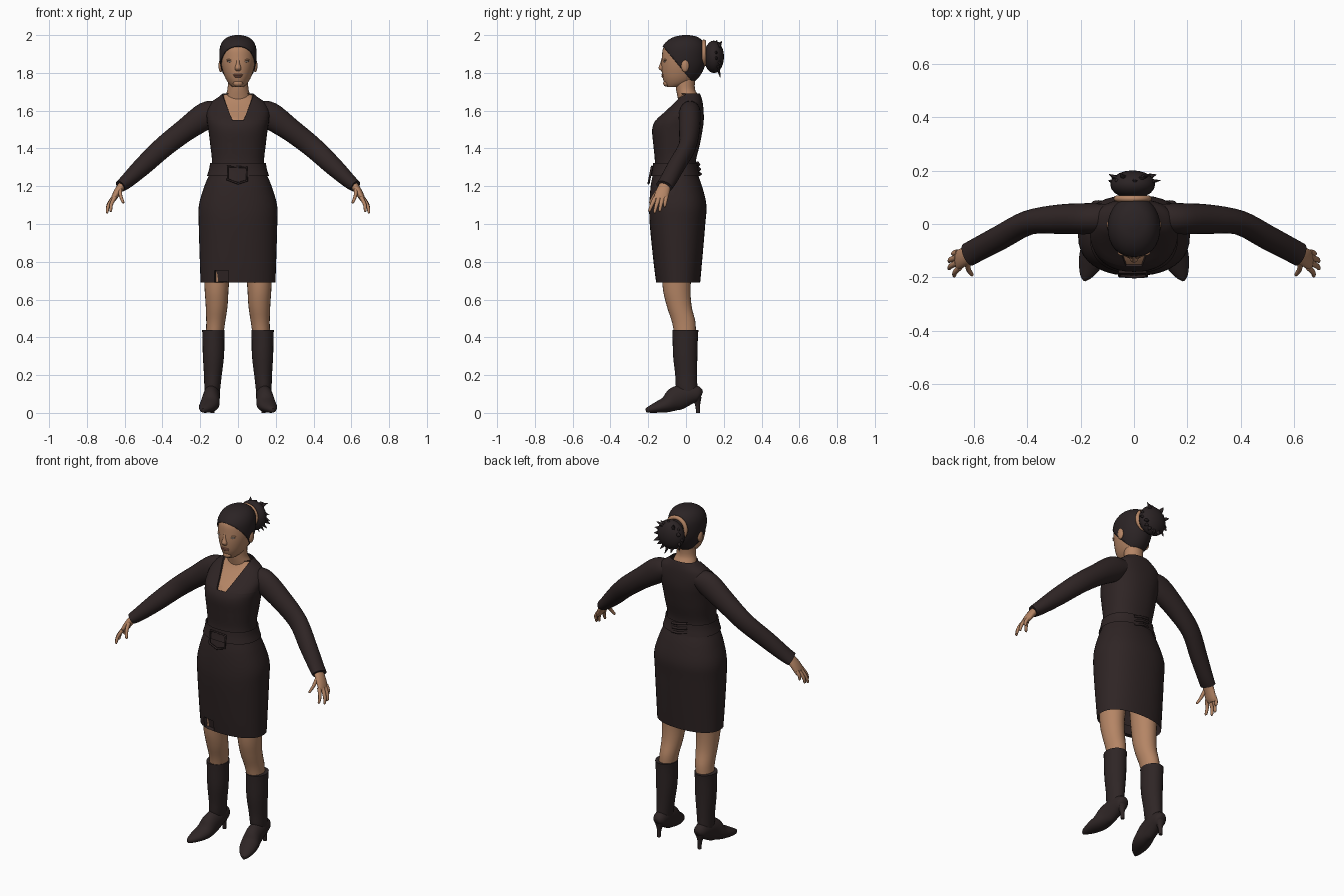
import bpy, bmesh, math, random
from mathutils import Vector

if "Cube" in bpy.data.objects:
    bpy.data.objects.remove(bpy.data.objects["Cube"])


def material(name, colour):
    m = bpy.data.materials.new(name)
    m.use_nodes = True
    m.diffuse_color = (*colour, 1)
    bsdf = m.node_tree.nodes["Principled BSDF"]
    bsdf.inputs["Base Color"].default_value = (*colour, 1)
    bsdf.inputs["Roughness"].default_value = 0.8
    return m


SKIN = material("warm brown skin", (0.46, 0.235, 0.13))
CLOTH = material("dark brown cloth", (0.028, 0.018, 0.018))
LEATHER = material("dark boot leather", (0.028, 0.019, 0.019))
HAIR = material("black brown hair", (0.024, 0.017, 0.018))
EYE = material("pale eye", (0.6, 0.48, 0.4))
LIP = material("muted lip", (0.34, 0.14, 0.09))


def finish(bm, name, mats, angle=50):
    mesh = bpy.data.meshes.new(name)
    bm.to_mesh(mesh)
    bm.free()
    for m in mats:
        mesh.materials.append(m)
    ob = bpy.data.objects.new(name, mesh)
    bpy.context.scene.collection.objects.link(ob)
    bpy.context.view_layer.objects.active = ob
    ob.select_set(True)
    bpy.ops.object.shade_smooth_by_angle(angle=math.radians(angle))
    ob.select_set(False)
    return ob


def smooth_rings(rings, steps):
    """Catmull-Rom interpolation between the given sections."""
    pts = [rings[0]] + list(rings) + [rings[-1]]
    out = []
    for a, b, c, d in zip(pts, pts[1:], pts[2:], pts[3:]):
        for i in range(steps):
            t = i / steps
            out.append([q + 0.5 * t * (r - p + t * (2*p - 5*q + 4*r - s + t * (3*(q - r) + s - p)))
                        for p, q, r, s in zip(a, b, c, d)])
    return out + [list(rings[-1])]


def loft_mesh(rings, side=1, ref=None, sides=24, steps=4, power=1, caps=True):
    """Skin elliptical sections (x, y, z, ru, rv); level unless ref sets the v axis."""
    rings = smooth_rings(rings, steps)
    centres = [Vector((r[0] * side, r[1], r[2])) for r in rings]
    bm = bmesh.new()
    loops = []
    for i, (c, r) in enumerate(zip(centres, rings)):
        u, v = Vector((1, 0, 0)), Vector((0, 1, 0))
        if ref:
            t = (centres[min(i + 1, len(rings) - 1)] - centres[max(i - 1, 0)]).normalized()
            v = Vector(ref)
            v = (v - t * v.dot(t)).normalized()
            u = t.cross(v)
        loop = []
        for k in range(sides):
            a = math.tau * k / sides
            cu, cv = (math.copysign(abs(w) ** power, w) for w in (math.cos(a), math.sin(a)))
            loop.append(bm.verts.new(c + u * cu * max(r[3], 0.001) + v * cv * max(r[4], 0.001)))
        loops.append(loop)
    for a, b in zip(loops, loops[1:]):
        for k in range(sides):
            n = (k + 1) % sides
            bm.faces.new((a[k], a[n], b[n], b[k]))
    if caps:
        bm.faces.new(loops[0])
        bm.faces.new(loops[-1])
    bmesh.ops.recalc_face_normals(bm, faces=bm.faces)
    return bm


def loft(name, rings, mat, **kw):
    return finish(loft_mesh(rings, **kw), name, [mat])


def body(sections, grow=0.0):
    """Turn (z, half width, front y, back y) into level sections."""
    return [(0, (f + b) / 2, z, w + grow, (b - f) / 2 + grow) for z, w, f, b in sections]


def ball(name, centre, radii, mat):
    bm = bmesh.new()
    bmesh.ops.create_uvsphere(bm, u_segments=20, v_segments=12, radius=1)
    bmesh.ops.scale(bm, vec=radii, verts=bm.verts)
    bmesh.ops.translate(bm, vec=centre, verts=bm.verts)
    return finish(bm, name, [mat])


def cut(bm, point, normal, test):
    faces = [f for f in bm.faces if test(f.calc_center_median())]
    geom = faces + list({e for f in faces for e in f.edges}) + list({v for f in faces for v in f.verts})
    bmesh.ops.bisect_plane(bm, geom=geom, plane_co=point, plane_no=normal)


def tube(name, points, mat, radius, cyclic=False):
    curve = bpy.data.curves.new(name, "CURVE")
    curve.dimensions = "3D"
    curve.bevel_depth = radius
    curve.bevel_resolution = 2
    spline = curve.splines.new("POLY")
    spline.points.add(len(points) - 1)
    for p, q in zip(spline.points, points):
        p.co = (*q, 1)
    spline.use_cyclic_u = cyclic
    curve.materials.append(mat)
    ob = bpy.data.objects.new(name, curve)
    bpy.context.scene.collection.objects.link(ob)


# Dress body with recessed neckline and hem notch
dress = [(.69, .198, -.158, .075), (.8, .202, -.172, .085), (1, .208, -.192, .102),
         (1.1, .207, -.194, .108), (1.2, .178, -.187, .085), (1.27, .15, -.174, .06),
         (1.33, .138, -.165, .052), (1.42, .147, -.173, .073), (1.5, .157, -.179, .088),
         (1.55, .165, -.16, .094), (1.6, .165, -.108, .093), (1.645, .14, -.065, .088),
         (1.675, .1, -.045, .08), (1.692, .08, -.038, .072)]
bm = loft_mesh(body(dress), sides=40, power=.88, caps=False)
chest = lambda c: c.y < 0 and c.z > 1.45
for s in (-1, 1):
    cut(bm, (s * .03, 0, 1.55), (s, 0, -.4), chest)
cut(bm, (0, 0, 1.55), (0, 0, 1), chest)
hem = lambda c: c.y < -.05 and c.z < .85
for x in (-.125, -.05):
    cut(bm, (x, 0, 0), (1, 0, 0), hem)
cut(bm, (0, 0, .755), (0, 0, 1), hem)
neckline, notch = [], []
for f in bm.faces:
    c = f.calc_center_median()
    if c.y < 0 and c.z > 1.55 and abs(c.x) < .03 + .4 * (c.z - 1.55):
        f.material_index = 1
        neckline.append(f)
    if hem(c) and c.z < .755 and -.125 < c.x < -.05:
        notch.append(f)
for region, depth in ((neckline, .009), (notch, .02)):
    rim = bmesh.ops.inset_region(bm, faces=region, thickness=.002, depth=-depth, use_boundary=True)
    for f in rim["faces"]:
        f.material_index = 0
finish(bm, "dress", [CLOTH, SKIN], 40)

# Belt, buckle and the straps at the back
belt = [(1.255, .158, -.179, .066), (1.29, .147, -.172, .058), (1.322, .142, -.168, .054)]
loft("belt", body(belt, .006), CLOTH, sides=40, power=.88, caps=False)
tube("belt_buckle", [(x, -.181 - (1.3 - z) * .2, z) for x, z in
                     ((-.055, 1.305), (.045, 1.3), (.048, 1.23), (0, 1.215), (-.055, 1.235))],
     CLOTH, .006, True)
for i, z in enumerate((1.265, 1.29, 1.315)):
    tube(f"back_strap_{i + 1}", [(-.05, .06, z + .01), (0, .077 - i * .004, z), (.05, .06, z - .01)],
         CLOTH, .007)

# Neck and head
loft("neck", [(0, .02, 1.6, .07, .05), (0, .012, 1.67, .068, .056), (0, -.003, 1.715, .055, .05),
              (0, -.005, 1.78, .055, .055)], SKIN)
skull = [(1.725, .028, -.1, -.03), (1.745, .05, -.113, .03), (1.78, .07, -.125, .068),
         (1.83, .086, -.13, .093), (1.88, .093, -.128, .1), (1.93, .09, -.121, .099),
         (1.965, .074, -.094, .081), (1.987, .046, -.055, .053), (1.996, .008, -.01, .01)]
loft("head", body(skull), SKIN, sides=32)
loft("nose", [(0, -.119, 1.885, .007, .008), (0, -.125, 1.85, .01, .012),
              (0, -.128, 1.825, .017, .017), (0, -.123, 1.81, .012, .008)], SKIN, sides=12)
ball("upper_lip", (0, -.122, 1.79), (.026, .009, .005), LIP)
ball("lower_lip", (0, -.12, 1.781), (.022, .01, .006), LIP)
ball("chin", (0, -.103, 1.745), (.026, .018, .018), SKIN)

# Hair cap with a slanted hairline, bun, tie and loose strands
bm = loft_mesh([(x, y, z + .004, u, v) for x, y, z, u, v in body(skull, .006)], sides=32)
bmesh.ops.bisect_plane(bm, geom=bm.verts[:] + bm.edges[:] + bm.faces[:], plane_co=(0, -.125, 1.943),
                       plane_no=(0, 1.2, 1), clear_inner=True)
cap = finish(bm, "hair_cap", [HAIR])
shell = cap.modifiers.new("thickness", "SOLIDIFY")
shell.thickness = .006
ball("hair_bun", (-.005, .148, 1.885), (.084, .053, .086), HAIR)
ring = [(-.005 + .06 * math.cos(a), .095, 1.905 + .06 * math.sin(a))
        for a in (math.tau * k / 28 for k in range(28))]
tube("hair_tie", ring, SKIN, .012, True)
random.seed(4)
for i in range(16):
    a = math.tau * i / 16 + random.uniform(-.15, .15)
    d = Vector((math.cos(a), random.uniform(.1, .45), math.sin(a)))
    c = Vector((-.005, .15, 1.885))
    reach = random.uniform(.09, .105)
    loft(f"loose_strand_{i + 1}", [(*(c + d * .06), .014, .01), (*(c + d * .08), .01, .007),
         (*(c + d * reach + Vector((.008, 0, -.006))), .001, .001)],
         HAIR, ref=(.3, 1, .2), sides=6, steps=2)

# Paired parts
arm = [(.1, .025, 1.6, .05, .05), (.165, .02, 1.577, .071, .058), (.28, .018, 1.497, .061, .055),
       (.395, .005, 1.407, .056, .046), (.5, -.05, 1.31, .05, .046), (.585, -.095, 1.23, .039, .045),
       (.622, -.115, 1.2, .032, .045)]
palm = [(.605, -.107, 1.215, .022, .03), (.635, -.122, 1.175, .02, .036),
        (.658, -.134, 1.135, .015, .037), (.665, -.138, 1.118, .008, .03)]
fingers = {"index": ((.653, -.162, 1.14), (.675, -.196, 1.065)),
           "middle": ((.663, -.145, 1.135), (.695, -.168, 1.057)),
           "ring": ((.665, -.125, 1.135), (.694, -.14, 1.065)),
           "little": ((.66, -.106, 1.14), (.678, -.113, 1.09)),
           "thumb": ((.625, -.14, 1.185), (.607, -.193, 1.11))}
leg = [(.105, -.045, .9, .08, .085), (.113, -.05, .68, .065, .075), (.113, -.037, .57, .058, .066),
       (.118, -.012, .48, .05, .062), (.125, -.004, .4, .045, .055)]
shaft = [(.13, -.003, .44, .06, .069), (.13, -.004, .4, .058, .067), (.13, -.004, .3, .056, .064),
         (.133, .001, .2, .047, .058), (.136, .004, .13, .042, .056), (.137, .015, .08, .038, .045)]
foot = [(.135, .083, .095, .02, .016), (.135, .065, .1, .035, .04), (.137, .02, .098, .042, .053),
        (.142, -.05, .076, .045, .064), (.15, -.1, .046, .051, .044), (.165, -.15, .03, .044, .03),
        (.18, -.193, .018, .024, .018), (.185, -.212, .013, .006, .01)]
for label, s in (("left", 1), ("right", -1)):
    loft(f"{label}_sleeve", arm, CLOTH, side=s, ref=(0, 1, 0))
    loft(f"{label}_palm", palm, SKIN, side=s, ref=(0, 1, 0), sides=16)
    for finger, (base, tip) in fingers.items():
        b, t = Vector(base), Vector(tip)
        bend = b.lerp(t, .55) + Vector((.006, 0, .004))
        loft(f"{label}_{finger}_finger", [(*b, .011, .012), (*bend, .009, .01),
             (*b.lerp(t, .93), .007, .007), (*t, .002, .002)],
             SKIN, side=s, ref=(0, 1, 0), sides=10, steps=3)
    loft(f"{label}_leg", leg, SKIN, side=s)
    loft(f"{label}_boot_shaft", shaft, LEATHER, side=s)
    loft(f"{label}_boot_foot", foot, LEATHER, side=s, ref=(0, 0, 1))
    loft(f"{label}_boot_heel", [(.135, .055, .085, .03, .028), (.135, .061, .045, .013, .014),
         (.135, .064, 0, .01, .01)], LEATHER, side=s, sides=12)
    ball(f"{label}_ear", (s * .091, -.005, 1.838), (.012, .021, .034), SKIN)
    ball(f"{label}_eye", (s * .041, -.113, 1.86), (.017, .007, .004), EYE)
    ball(f"{label}_eyelid", (s * .041, -.108, 1.868), (.02, .011, .006), SKIN)
